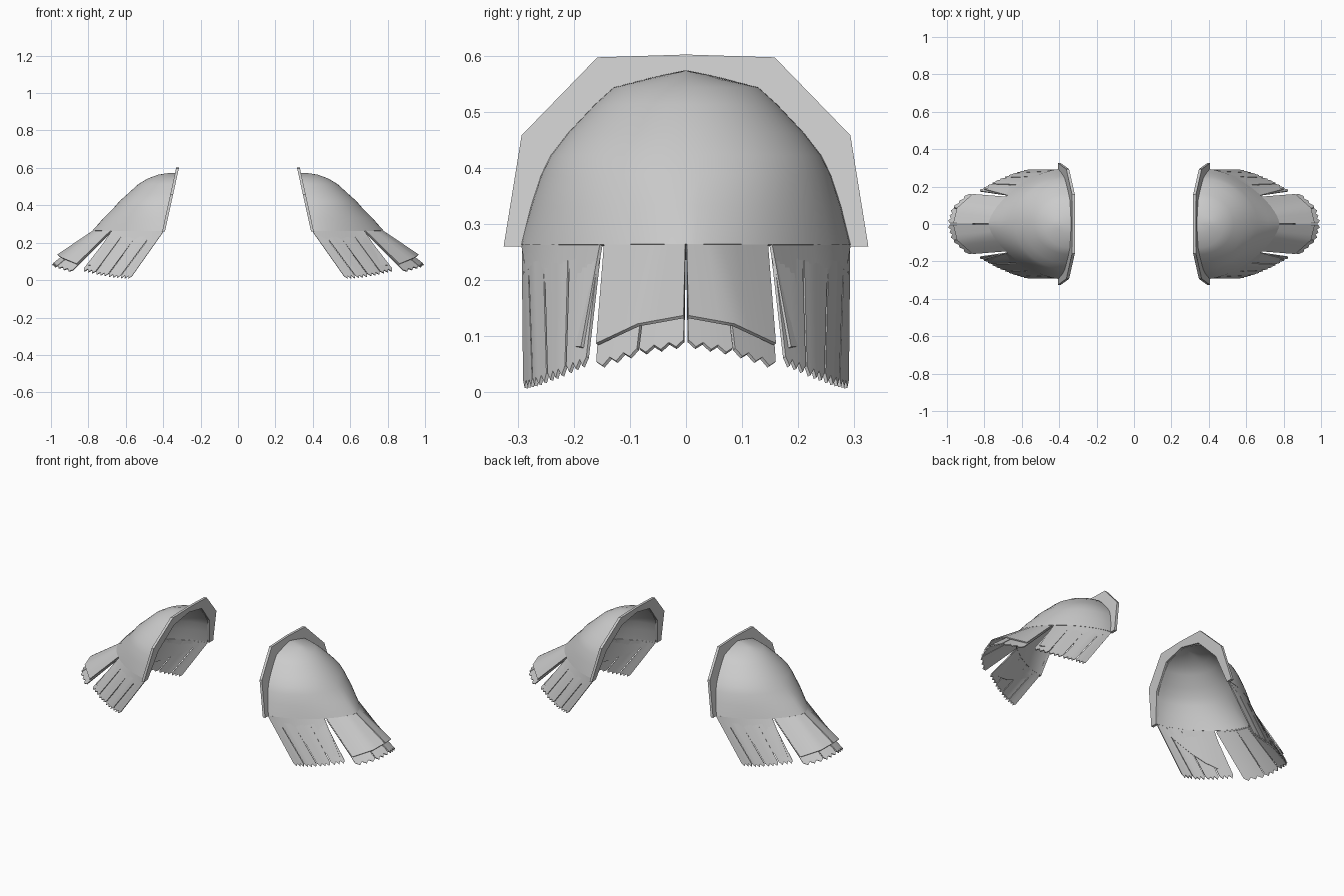
import bpy, bmesh, math
from mathutils import Vector

cube = bpy.data.objects.get("Cube")
if cube:
    bpy.data.objects.remove(cube, do_unlink=True)

steel = bpy.data.materials.new("grey_steel")
steel.use_nodes = True
GREY = (0.6, 0.6, 0.6, 1)
steel.diffuse_color = GREY
steel.node_tree.nodes["Principled BSDF"].inputs["Base Color"].default_value = GREY

BASE = 0.262


def collar_x(z):
    """Outer face of the leaning collar plate."""
    return 0.405 - 0.22 * (z - BASE)


def finish(name, bm, thickness, angle=30):
    """Thicken a sheet inward, mirror it to the other shoulder and shade it."""
    bmesh.ops.remove_doubles(bm, verts=bm.verts, dist=0.0005)
    bmesh.ops.recalc_face_normals(bm, faces=bm.faces)
    mesh = bpy.data.meshes.new(name)
    bm.to_mesh(mesh)
    bm.free()
    mesh.materials.append(steel)
    ob = bpy.data.objects.new(name, mesh)
    bpy.context.collection.objects.link(ob)
    if thickness:
        solid = ob.modifiers.new("thickness", 'SOLIDIFY')
        solid.thickness = thickness
        solid.offset = 0
    mirror = ob.modifiers.new("other_shoulder", 'MIRROR')
    mirror.use_axis[0] = True
    bpy.ops.object.select_all(action='DESELECT')
    ob.select_set(True)
    bpy.context.view_layer.objects.active = ob
    bpy.ops.object.convert(target='MESH')
    bpy.ops.object.shade_smooth_by_angle(angle=math.radians(angle))
    return ob


def bridge(bm, a, b):
    for i in range(len(a) - 1):
        quad = (a[i], a[i + 1], b[i + 1], b[i])
        bm.faces.new(quad)


def sample(points, u):
    """Point at fraction u along evenly weighted path points."""
    f = min(max(u, 0), 1) * (len(points) - 1)
    i = min(int(f), len(points) - 2)
    return Vector(points[i]).lerp(Vector(points[i + 1]), f - i)


# Dome: height, tip x, half width at the collar
levels = [(BASE, 0.775, 0.29), (0.33, 0.715, 0.273), (0.385, 0.66, 0.255),
          (0.42, 0.63, 0.238), (0.46, 0.585, 0.207), (0.51, 0.53, 0.16),
          (0.54, 0.48, 0.127), (0.56, 0.425, 0.05), (0.57, 0.36, 0)]


def outline(level, a):
    """Plan curve of the dome, pointed at the base and rounder above."""
    z, tip, half = level
    p = 1.33 - 0.33 * min(1, (z - BASE) / 0.15)
    x0 = collar_x(z) - 0.005
    c, s = max(0, math.cos(a)), math.sin(a)
    return Vector((x0 + (tip - x0) * c ** p,
                   half * math.copysign(abs(s) ** p, s), z))


bm = bmesh.new()
STEPS = 28
rows = [[bm.verts.new(outline(lv, math.pi * (i / STEPS - 0.5)))
         for i in range(STEPS + 1)] for lv in levels]
for low, high in zip(rows, rows[1:]):
    bridge(bm, low, high)
finish("shoulder_dome", bm, 0.008, 50)

# Collar: faceted plate around the dome opening
outer_half = [(0.325, 0.26), (0.293, 0.458), (0.158, 0.597)]
inner_half = [(0.288, 0.26), (0.24, 0.42), (0.13, 0.54)]


def arch(half, crown):
    return half + [(0, crown)] + [(-y, z) for y, z in reversed(half)]


bm = bmesh.new()
loops = []
for depth in (0, 0.015):
    for half, crown in ((outer_half, 0.602), (inner_half, 0.568)):
        loops.append([bm.verts.new((collar_x(z) - depth, y, z))
                      for y, z in arch(half, crown)])
for a, b in ((0, 1), (1, 3), (3, 2), (2, 0)):
    bridge(bm, loops[a], loops[b])
for end in (0, -1):
    bm.faces.new([loops[k][end] for k in (0, 1, 3, 2)])
finish("collar_plate", bm, 0, 10)


# Hanging plates: ruled sheets from the dome base down to a shaped hem
def hanging(name, top, hem, splits=1, gap=0.0, teeth=0.0, drop=0.0):
    bm = bmesh.new()
    steps = 6
    for side in (1, -1):
        for k in range(splits):
            upper, lower = [], []
            for i in range(steps + 1):
                t = gap + (1 - 2 * gap) * i / steps
                u = (k + t) / splits
                a, b = sample(top, u), sample(hem, u)
                b += (b - a).normalized() * teeth * (0.5 if i % 2 else -0.5)
                for p, row in ((a, upper), (b, lower)):
                    p.z -= drop
                    p.y *= side
                    row.append(bm.verts.new(p))
            bridge(bm, upper, lower)
    finish(name, bm, 0.006, 25)


def base_run(start, stop):
    return [outline(levels[0], start + (stop - start) * i / 6) for i in range(7)]


SPLIT = 0.64
outer_top = base_run(0.0, SPLIT)
side_top = base_run(SPLIT + 0.02, math.pi / 2)

# Outer lames over a fringe of strips
hanging("outer_lame", outer_top,
        [(0.965, 0.002, 0.135), (0.945, 0.085, 0.12), (0.86, 0.16, 0.085)],
        gap=0.01)
hanging("outer_fringe", outer_top,
        [(0.99, 0.002, 0.095), (0.968, 0.085, 0.08), (0.885, 0.16, 0.055)],
        splits=2, gap=0.02, teeth=0.016, drop=0.008)

# Side lames taper away toward the collar, over a longer fringe
hanging("side_lame", side_top,
        [(0.80, 0.185, 0.08), (0.71, 0.212, 0.082), (0.60, 0.25, 0.14),
         (0.47, 0.283, 0.218), (0.405, 0.29, 0.258)])
hanging("side_fringe", side_top,
        [(0.83, 0.175, 0.062), (0.74, 0.225, 0.04), (0.65, 0.265, 0.025),
         (0.57, 0.288, 0.02)],
        splits=4, gap=0.03, teeth=0.018, drop=0.006)
